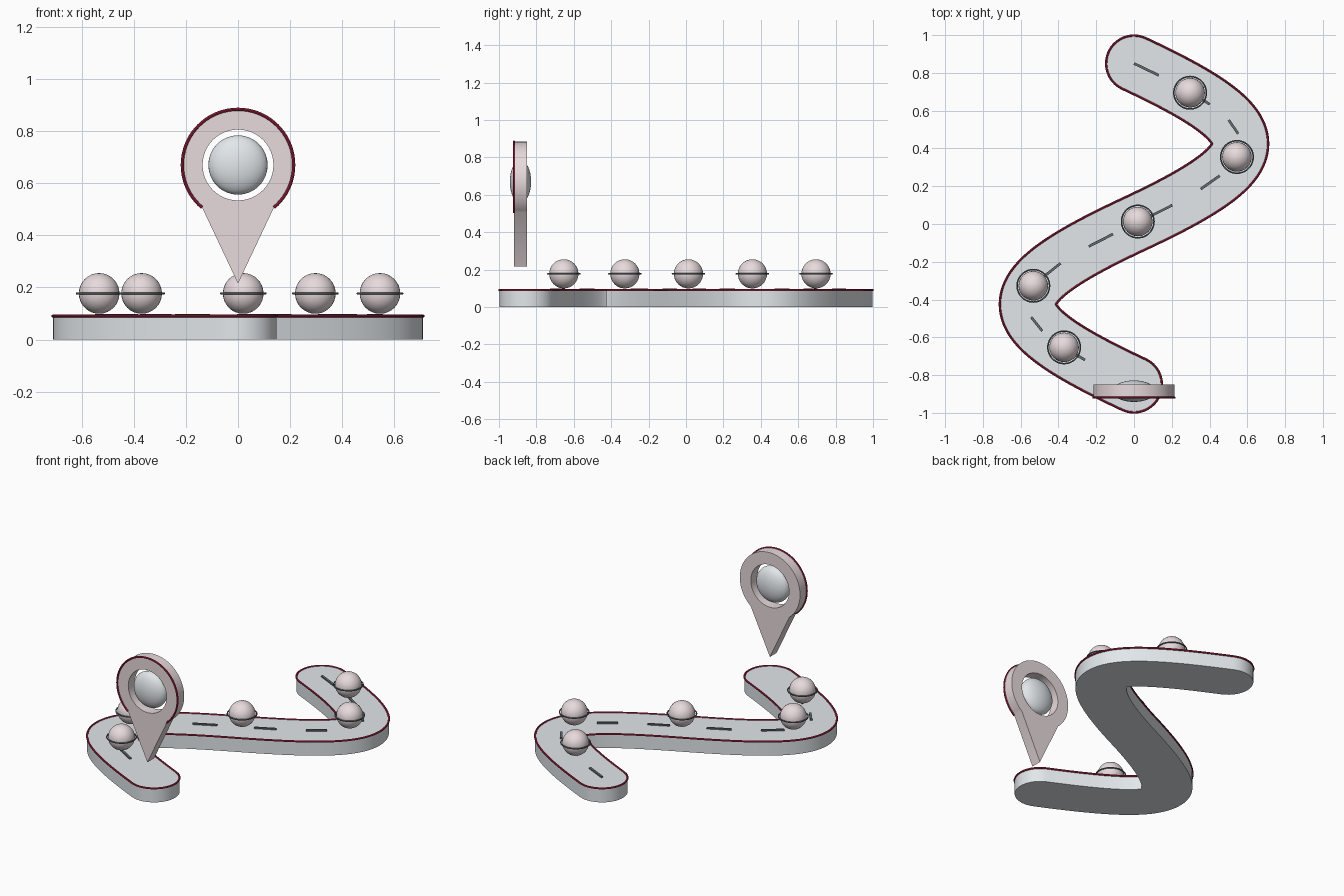
import bpy
from math import sin, cos, pi, radians
from mathutils import Vector

if "Cube" in bpy.data.objects:
    bpy.data.objects.remove(bpy.data.objects["Cube"])

W, TOP = 0.148, 0.09       # road half width and height
PIN_Y = -0.885


def material(name, rgb):
    m = bpy.data.materials.new(name)
    m.diffuse_color = (*rgb, 1)
    m.use_nodes = True
    m.node_tree.nodes["Principled BSDF"].inputs["Base Color"].default_value = m.diffuse_color
    return m


PALE = material("pale_grey", (0.76, 0.80, 0.83))
PINK = material("pale_pink", (0.80, 0.70, 0.72))
RED = material("dark_red", (0.40, 0.02, 0.06))
DARK = material("dark_grey", (0.12, 0.15, 0.17))


def finish(ob, name, mat, angle=35):
    ob.name = name
    ob.data.materials.clear()
    ob.data.materials.append(mat)
    bpy.ops.object.select_all(action='DESELECT')
    ob.select_set(True)
    bpy.context.view_layer.objects.active = ob
    if ob.type == 'CURVE':
        bpy.ops.object.convert(target='MESH')
        ob = bpy.context.object
    bpy.ops.object.shade_smooth_by_angle(angle=radians(angle))
    return ob


def curve(name, loops, mat, loc, rot=(0, 0, 0), extrude=0, bevel=0, closed=True):
    """Extruded filled outline (extrude) or round tube (bevel)."""
    cu = bpy.data.curves.new(name, 'CURVE')
    cu.dimensions = '3D' if bevel else '2D'
    if not bevel:
        cu.fill_mode = 'BOTH'
    cu.extrude, cu.bevel_depth, cu.bevel_resolution = extrude, bevel, 2
    cu.use_fill_caps = bool(bevel)
    for pts in loops:
        sp = cu.splines.new('POLY')
        sp.points.add(len(pts) - 1)
        for p, q in zip(sp.points, pts):
            p.co = (q[0], q[1], 0, 1)
        sp.use_cyclic_u = closed
    ob = bpy.data.objects.new(name, cu)
    bpy.context.collection.objects.link(ob)
    ob.location, ob.rotation_euler = loc, rot
    return finish(ob, name, mat)


def arc(r, a0, a1, n, c=(0, 0)):
    return [Vector((c[0] + r * cos(a0 + (a1 - a0) * i / n),
                    c[1] + r * sin(a0 + (a1 - a0) * i / n))) for i in range(n + 1)]


# Road centre line: one cubic bend, repeated by half-turn symmetry
P = [Vector(p) for p in ((0, 0.85), (0.75, 0.5), (0.75, 0.35), (0, 0))]


def centre(t):
    if t > 1:
        return -centre(2 - t)
    s = 1 - t
    return P[0]*s**3 + P[1]*3*s*s*t + P[2]*3*s*t*t + P[3]*t**3


N = 160
line = [centre(2 * i / N) for i in range(N + 1)]
left, right = [], []
for i, p in enumerate(line):
    d = (centre(min(2, 2*i/N + 0.001)) - centre(max(0, 2*i/N - 0.001))).normalized()
    n = Vector((-d.y, d.x)) * W
    left.append(p + n)
    right.append(p - n)
a = math_angle = (P[1] - P[0]).angle_signed(Vector((1, 0)))
end_cap = arc(W, a + pi/2, a - pi/2, 20, line[-1])[1:-1]
start_cap = arc(W, a - pi/2, a - 3*pi/2, 20, line[0])[1:-1]
outline = left + end_cap + right[::-1] + start_cap
# drop the folded points on the inside of each bend
outline = [q for q in outline if min((q - p).length for p in line) > W - 0.0008]

curve("road_slab", [outline], PALE, (0, 0, TOP / 2), extrude=TOP / 2)
curve("road_edge_trim", [outline], RED, (0, 0, TOP), bevel=0.006)

# Centre dashes, as start and end along the line
for t0, t1 in ((0, .062), (.165, .232), (.335, .43), (.72, .805), (.9, .96),
               (1.052, 1.121), (1.222, 1.325), (1.59, 1.685), (1.79, 1.867)):
    p, q = centre(t0), centre(t1)
    d = q - p
    bpy.ops.mesh.primitive_cube_add(size=1, location=((p + q) / 2).to_3d() + Vector((0, 0, TOP + 0.003)),
                                    rotation=(0, 0, Vector((1, 0)).angle_signed(d) * -1))
    ob = bpy.context.object
    ob.scale = (d.length, 0.014, 0.01)
    finish(ob, "road_dash", DARK)

# Milestone balls with thin rings
for x, y in ((.297, .695), (.545, .355), (.02, .013), (-.533, -.327), (-.37, -.653)):
    bpy.ops.mesh.primitive_uv_sphere_add(segments=32, ring_count=16, radius=0.078, location=(x, y, 0.177))
    finish(bpy.context.object, "milestone_ball", PINK)
    bpy.ops.mesh.primitive_torus_add(major_segments=48, minor_segments=8, major_radius=0.086,
                                     minor_radius=0.004, location=(x, y, 0.177))
    finish(bpy.context.object, "milestone_ring", DARK, 80)

# Upright map marker: teardrop plate with a round hole
head = arc(0.214, radians(-50), radians(230), 56)
upright = (pi / 2, 0, 0)
curve("marker_plate", [head + [Vector((0, -0.455))], arc(0.136, 0, 2*pi, 48)[:-1]],
      PINK, (0, PIN_Y, 0.67), upright, extrude=0.034)
curve("marker_rim", [head], RED, (0, PIN_Y - 0.034, 0.67), upright, bevel=0.006, closed=False)
bpy.ops.mesh.primitive_uv_sphere_add(segments=32, ring_count=16, radius=0.114, location=(0, PIN_Y, 0.67))
bpy.context.object.scale.y = 0.5
finish(bpy.context.object, "marker_lens", PALE)
